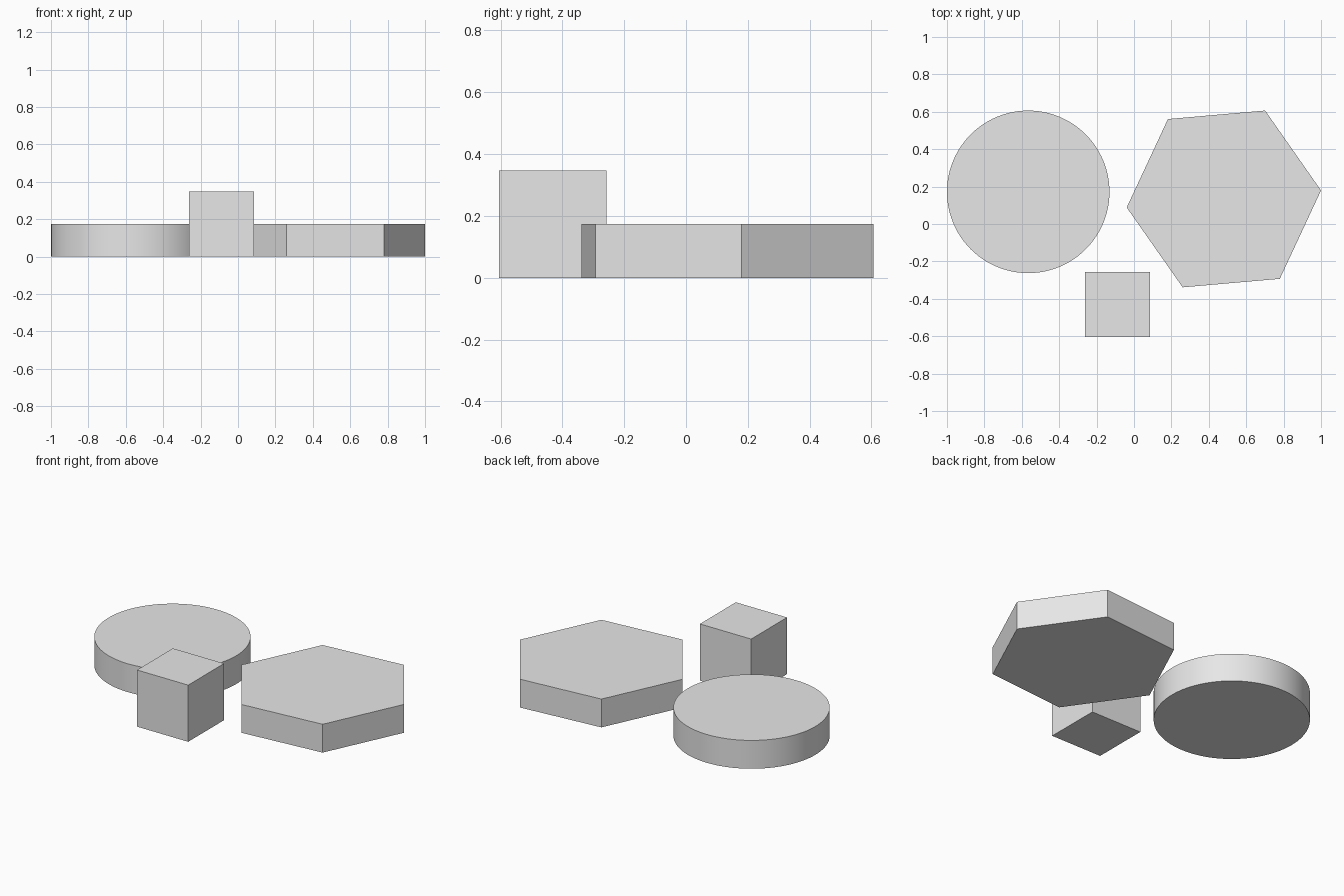
import bpy
import math

if "Cube" in bpy.data.objects:
    bpy.data.objects.remove(bpy.data.objects["Cube"])

UNIT = 0.3476  # edge of the cube; the other sizes are simple multiples of it

grey = bpy.data.materials.new("light_grey")
grey.diffuse_color = (0.8, 0.8, 0.8, 1.0)
grey.use_nodes = True
grey.node_tree.nodes["Principled BSDF"].inputs["Base Color"].default_value = grey.diffuse_color


def finish(name):
    obj = bpy.context.object
    obj.name = name
    obj.data.materials.append(grey)
    return obj


def prism(name, sides, radius, x, y, first_corner=0.0):
    """Upright prism on the ground, first corner at the given angle from +x."""
    height = UNIT / 2
    bpy.ops.mesh.primitive_cylinder_add(
        vertices=sides, radius=radius, depth=height, location=(x, y, height / 2),
        rotation=(0, 0, math.radians(first_corner - 90)))
    return finish(name)


# round disc
prism("round_disc", 96, UNIT * 1.25, -0.5655, 0.172)
bpy.ops.object.shade_smooth_by_angle(angle=math.radians(30))

# six-sided slab, turned slightly
prism("hexagon_slab", 6, UNIT * 1.5, 0.4805, 0.134, 5)

# cube
bpy.ops.mesh.primitive_cube_add(size=UNIT, location=(-0.088, -0.4315, UNIT / 2))
finish("cube_block")
